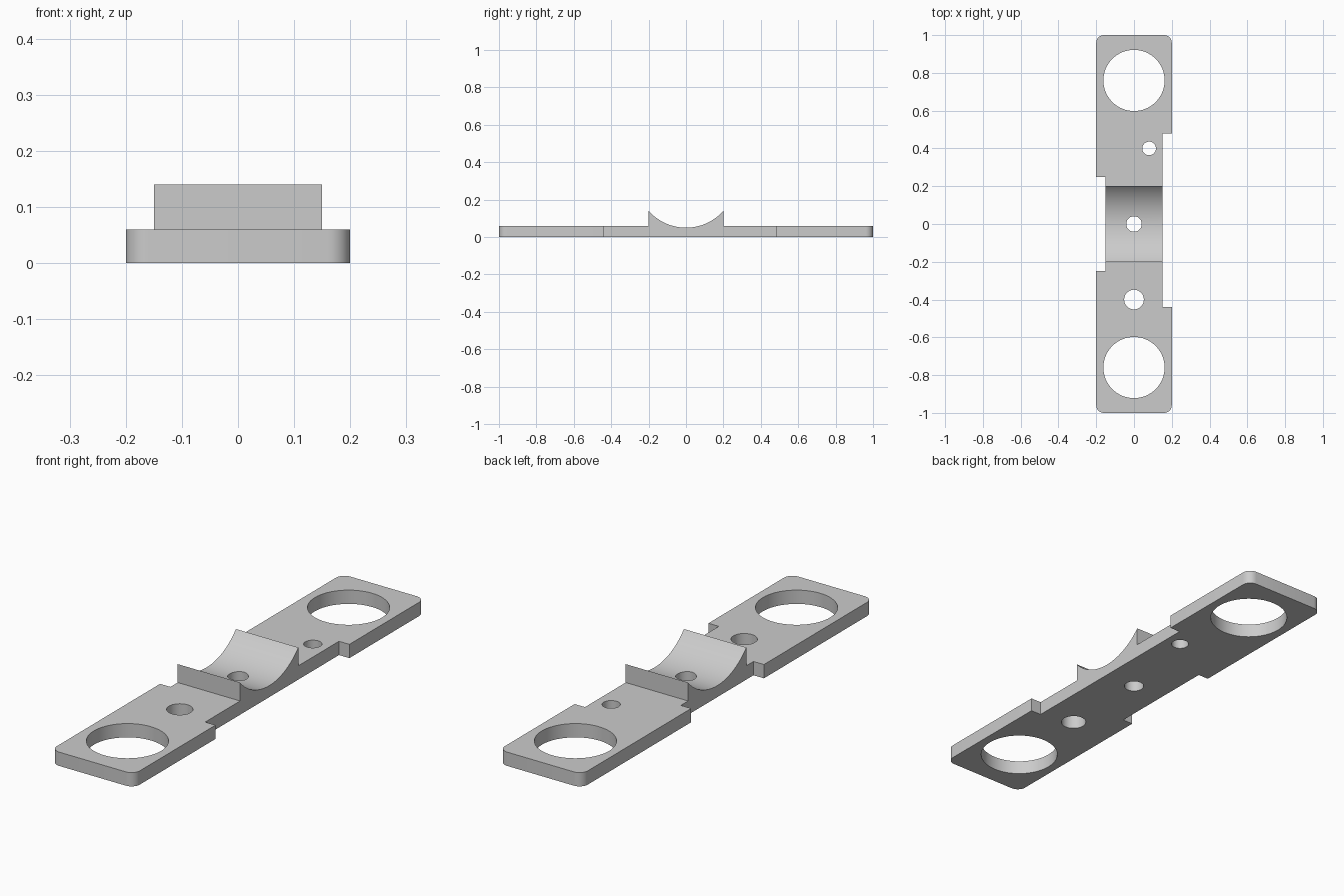
import bpy
import bmesh
from math import cos, sin, pi, asin, radians
from mathutils import Vector

cube = bpy.data.objects.get("Cube")
if cube:
    bpy.data.objects.remove(cube, do_unlink=True)

LENGTH, WIDTH, WAIST = 1.0, 0.2, 0.15      # half sizes
THICK, CRADLE_TOP, CRADLE_LOW, CRADLE_HALF = 0.06, 0.14, 0.05, 0.2
CORNER = 0.04

grey = bpy.data.materials.new("plain grey")
grey.use_nodes = True
grey.diffuse_color = (0.6, 0.6, 0.6, 1)
grey.node_tree.nodes["Principled BSDF"].inputs["Base Color"].default_value = (0.6, 0.6, 0.6, 1)


def prism(name, points, direction):
    """Extrude a closed loop of 3D points along a direction."""
    bm = bmesh.new()
    face = bm.faces.new([bm.verts.new(p) for p in points])
    ext = bmesh.ops.extrude_face_region(bm, geom=[face], use_keep_orig=True)
    verts = [g for g in ext["geom"] if isinstance(g, bmesh.types.BMVert)]
    bmesh.ops.translate(bm, verts=verts, vec=Vector(direction))
    bmesh.ops.recalc_face_normals(bm, faces=bm.faces[:])
    mesh = bpy.data.meshes.new(name)
    bm.to_mesh(mesh)
    bm.free()
    mesh.materials.append(grey)
    obj = bpy.data.objects.new(name, mesh)
    bpy.context.collection.objects.link(obj)
    return obj


def arc(cx, cy, r, start, end, steps):
    return [(cx + r * cos(start + (end - start) * i / steps),
             cy + r * sin(start + (end - start) * i / steps)) for i in range(steps + 1)]


def carve(target, cutter, operation):
    """Apply a boolean and discard the cutter."""
    bpy.context.view_layer.objects.active = target
    mod = target.modifiers.new("cut", "BOOLEAN")
    mod.operation, mod.solver, mod.object = operation, "EXACT", cutter
    bpy.ops.object.modifier_apply(modifier=mod.name)
    bpy.data.objects.remove(cutter, do_unlink=True)


# Side profile: flat bar with a concave cradle in the middle
sag = CRADLE_TOP - CRADLE_LOW
radius = (CRADLE_HALF ** 2 + sag ** 2) / (2 * sag)
half_angle = asin(CRADLE_HALF / radius)
trough = arc(0, CRADLE_LOW + radius, radius, -pi / 2 - half_angle, -pi / 2 + half_angle, 40)
side = ([(LENGTH + 0.1, 0), (-LENGTH - 0.1, 0), (-LENGTH - 0.1, THICK), (-CRADLE_HALF, THICK)]
        + trough + [(CRADLE_HALF, THICK), (LENGTH + 0.1, THICK)])
bracket = prism("cradle_bracket", [(-0.3, y, z) for y, z in side], (0.6, 0, 0))

# Plan outline: rounded ends and a stepped waist on each side
cx, cy = WIDTH - CORNER, LENGTH - CORNER
outline = (arc(cx, -cy, CORNER, -pi / 2, 0, 8)
           + [(WIDTH, -0.44), (WAIST, -0.44), (WAIST, 0.48), (WIDTH, 0.48)]
           + arc(cx, cy, CORNER, 0, pi / 2, 8)
           + arc(-cx, cy, CORNER, pi / 2, pi, 8)
           + [(-WIDTH, 0.25), (-WAIST, 0.25), (-WAIST, -0.25), (-WIDTH, -0.25)]
           + arc(-cx, -cy, CORNER, pi, 1.5 * pi, 8))
carve(bracket, prism("outline_cutter", [(x, y, -0.2) for x, y in outline], (0, 0, 0.6)), "INTERSECT")

# Through holes: large end rings and small fixing holes
for x, y, r in [(0, 0.76, 0.162), (0, -0.76, 0.162), (0.08, 0.4, 0.036),
                (0, 0, 0.041), (0, -0.4, 0.052)]:
    ring = arc(x, y, r, 0, 2 * pi, 64)[:-1]
    carve(bracket, prism("hole_cutter", [(px, py, -0.2) for px, py in ring], (0, 0, 0.6)), "DIFFERENCE")

# Smooth curved walls, keep sharp edges
bpy.ops.object.select_all(action="DESELECT")
bracket.select_set(True)
bpy.context.view_layer.objects.active = bracket
bpy.ops.object.shade_smooth_by_angle(angle=radians(30))
